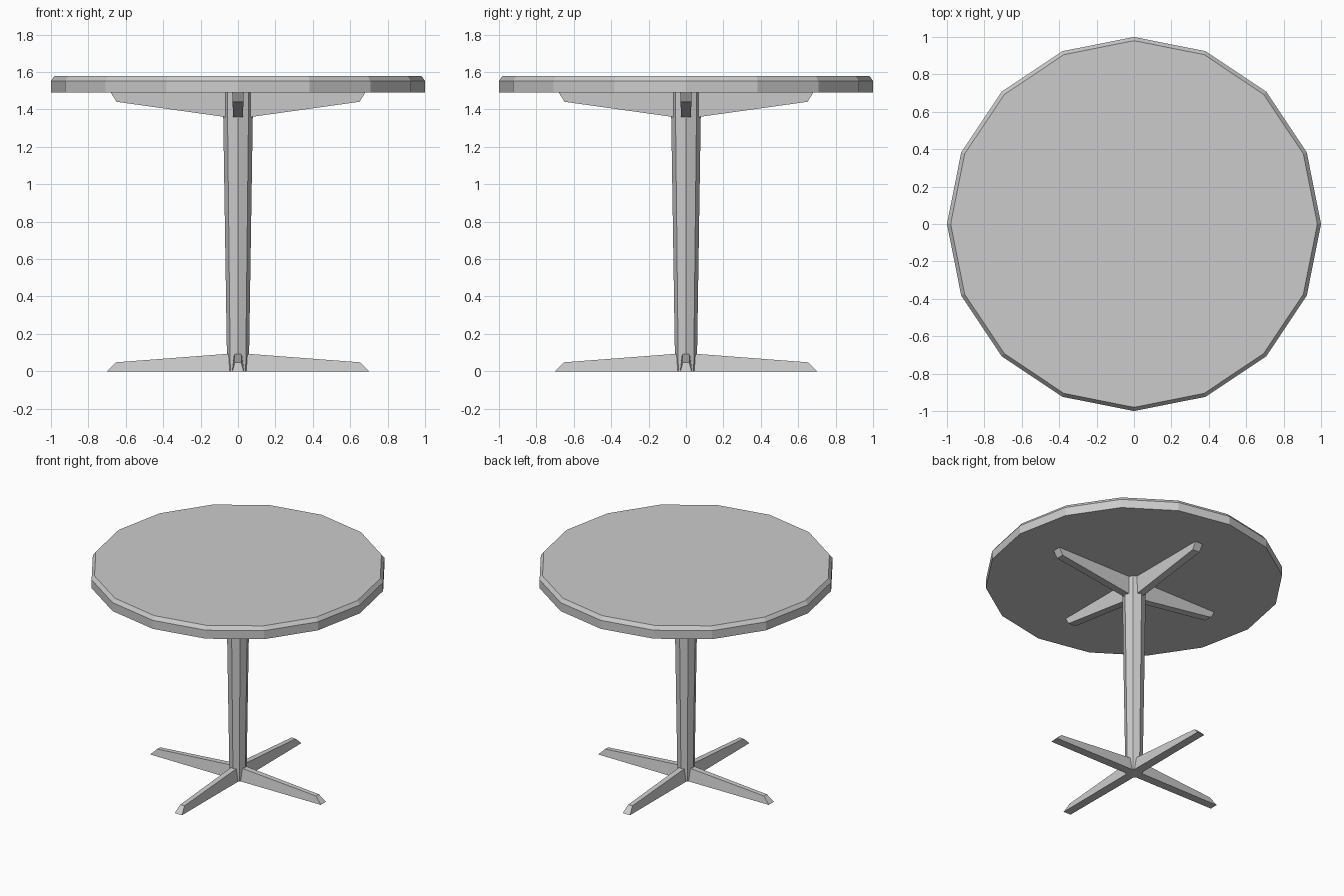
import bpy, bmesh, math

if "Cube" in bpy.data.objects:
    bpy.data.objects.remove(bpy.data.objects["Cube"])


def lathe(name, sides, rings):
    """Faceted solid from (radius, z) rings, with a corner on +x."""
    bm = bmesh.new()
    loops = []
    for r, z in rings:
        angles = [2 * math.pi * i / sides for i in range(sides)]
        loops.append([bm.verts.new((r * math.cos(a), r * math.sin(a), z)) for a in angles])
    for a, b in zip(loops, loops[1:]):
        for i in range(sides):
            j = (i + 1) % sides
            bm.faces.new((a[i], a[j], b[j], b[i]))
    bm.faces.new(loops[0][::-1])
    bm.faces.new(loops[-1])
    finish(name, bm)


def finish(name, bm):
    bmesh.ops.recalc_face_normals(bm, faces=bm.faces)
    mesh = bpy.data.meshes.new(name)
    bm.to_mesh(mesh)
    bm.free()
    obj = bpy.data.objects.new(name, mesh)
    bpy.context.collection.objects.link(obj)
    return obj


def arms(name, profile):
    """Four tapered arms; profile is a loop of (distance, z, half width)."""
    for k in range(4):
        bm = bmesh.new()
        left = [bm.verts.new((x, w, z)) for x, z, w in profile]
        right = [bm.verts.new((x, -w, z)) for x, z, w in profile]
        bm.faces.new(left)
        bm.faces.new(right[::-1])
        n = len(profile)
        for i in range(n):
            j = (i + 1) % n
            bm.faces.new((left[i], right[i], right[j], left[j]))
        obj = finish(f"{name}_{k + 1}", bm)
        obj.rotation_euler.z = k * math.pi / 2


# Round top with a chamfered upper rim
lathe("tabletop", 16, [(1.0, 1.49), (1.0, 1.553), (0.98, 1.58)])

# Octagonal column, wider towards the top
lathe("column", 8, [(0.058, 0.0), (0.081, 1.49)])

# Floor feet
arms("foot", [(0.02, 0.0, 0.033), (0.70, 0.0, 0.03), (0.652, 0.048, 0.017), (0.02, 0.096, 0.021)])

# Brackets under the top
arms("top_bracket", [(0.02, 1.49, 0.031), (0.68, 1.49, 0.031), (0.65, 1.441, 0.029), (0.02, 1.353, 0.026)])
